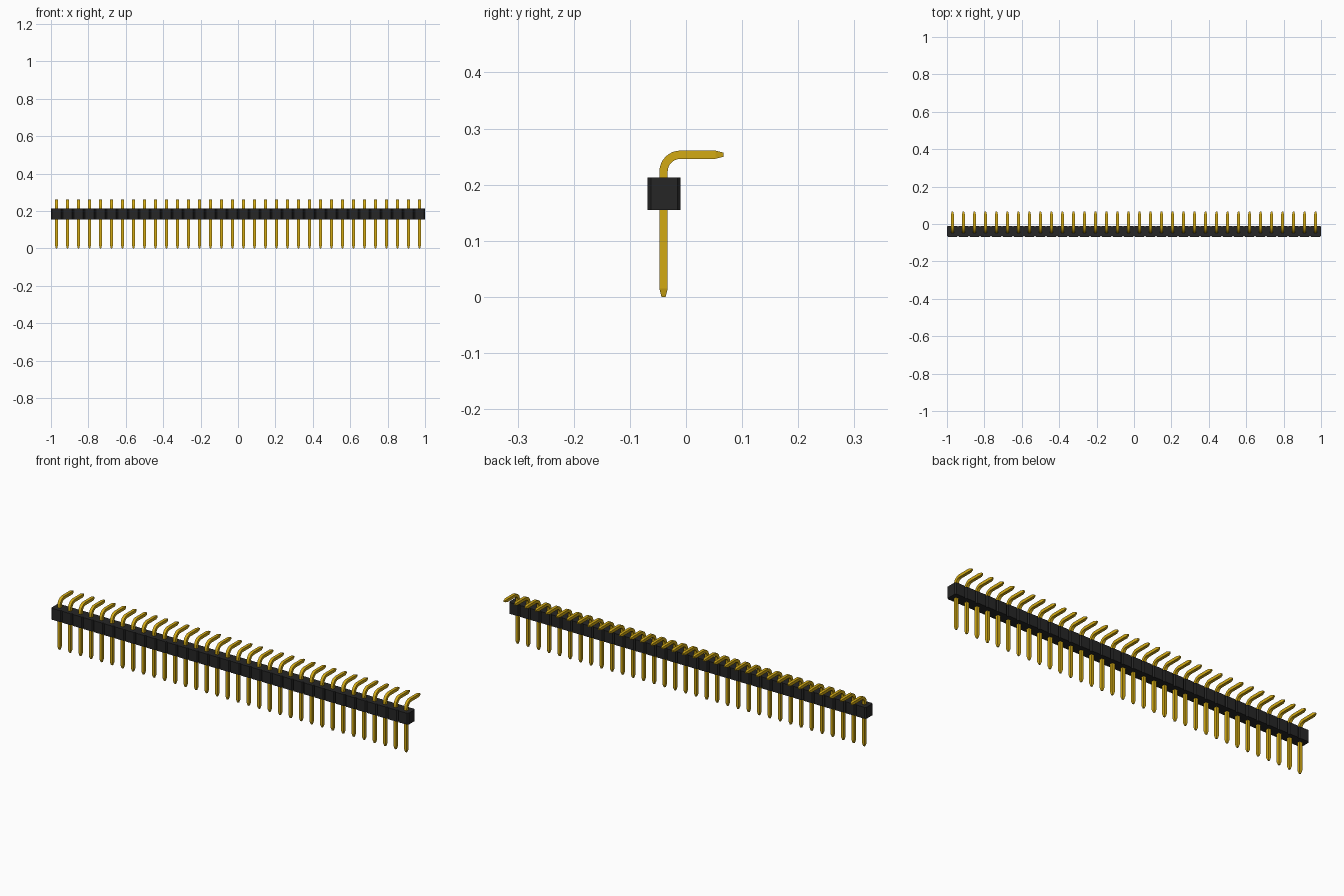
import bpy, bmesh, math
from mathutils import Vector

cube = bpy.data.objects.get("Cube")
if cube:
    bpy.data.objects.remove(cube, do_unlink=True)

COUNT = 34
PITCH = 2 / COUNT
CHAMFER = PITCH / 10
BODY_Y, BODY_BOTTOM, BODY_TOP = -0.039, 0.155, 0.213
PIN_Y, PIN_TOP_Z, PIN_END_Y = -0.04, 0.2535, 0.067
HALF = 0.0074          # half the pin thickness
BEND = 0.03            # bend radius at the pin centreline


def material(name, colour):
    mat = bpy.data.materials.new(name)
    mat.use_nodes = True
    mat.diffuse_color = (*colour, 1)
    shader = mat.node_tree.nodes["Principled BSDF"]
    shader.inputs["Base Color"].default_value = (*colour, 1)
    shader.inputs["Roughness"].default_value = 0.5
    return mat


def add_object(name, bm, mat):
    bmesh.ops.recalc_face_normals(bm, faces=bm.faces)
    mesh = bpy.data.meshes.new(name)
    bm.to_mesh(mesh)
    bm.free()
    mesh.materials.append(mat)
    obj = bpy.data.objects.new(name, mesh)
    bpy.context.collection.objects.link(obj)
    return obj


black = material("black plastic", (0.019, 0.019, 0.019))
gold = material("gold metal", (0.65, 0.40, 0.007))

# Housing: chamfered cells in a row, extruded upwards as one solid
half = PITCH / 2
front = []
for i in range(COUNT):
    left = -1 + i * PITCH
    front += [(left, -half + CHAMFER), (left + CHAMFER, -half),
              (left + PITCH - CHAMFER, -half)]
front.append((1, -half + CHAMFER))
outline = front + [(x, -y) for x, y in reversed(front)]
bm = bmesh.new()
base = bm.faces.new([bm.verts.new((x, y + BODY_Y, BODY_BOTTOM)) for x, y in outline])
grown = bmesh.ops.extrude_face_region(bm, geom=[base], use_keep_orig=True)
top = [v for v in grown["geom"] if isinstance(v, bmesh.types.BMVert)]
bmesh.ops.translate(bm, verts=top, vec=(0, 0, BODY_TOP - BODY_BOTTOM))
add_object("housing", bm, black)

# Bent pin: square sections swept along the centreline (y, z, angle, half width)
TIP = HALF / 2
TAPER = HALF * 2
sections = [(PIN_Y, 0, 0, TIP), (PIN_Y, TAPER, 0, HALF)]
for step in range(9):
    a = math.radians(90) * step / 8
    sections.append((PIN_Y + BEND * (1 - math.cos(a)),
                     PIN_TOP_Z - BEND * (1 - math.sin(a)), a, HALF))
sections += [(PIN_END_Y - TAPER, PIN_TOP_Z, math.pi / 2, HALF),
             (PIN_END_Y, PIN_TOP_Z, math.pi / 2, TIP)]
bm = bmesh.new()
rings = []
for y, z, a, w in sections:
    side = Vector((0, math.cos(a), -math.sin(a)))
    rings.append([bm.verts.new(Vector((sx * w, y, z)) + side * sy * w)
                  for sx, sy in ((-1, -1), (1, -1), (1, 1), (-1, 1))])
for low, high in zip(rings, rings[1:]):
    for k in range(4):
        n = (k + 1) % 4
        bm.faces.new((low[k], low[n], high[n], high[k]))
bm.faces.new(rings[0])
bm.faces.new(rings[-1])
pins = add_object("pins", bm, gold)
pins.location.x = -1 + half

# Smooth only the bend, then repeat the pin along the row
bpy.ops.object.select_all(action='DESELECT')
pins.select_set(True)
bpy.context.view_layer.objects.active = pins
bpy.ops.object.shade_smooth_by_angle(angle=math.radians(13))
row = pins.modifiers.new("row", 'ARRAY')
row.count = COUNT
row.use_relative_offset = False
row.use_constant_offset = True
row.constant_offset_displace = (PITCH, 0, 0)
